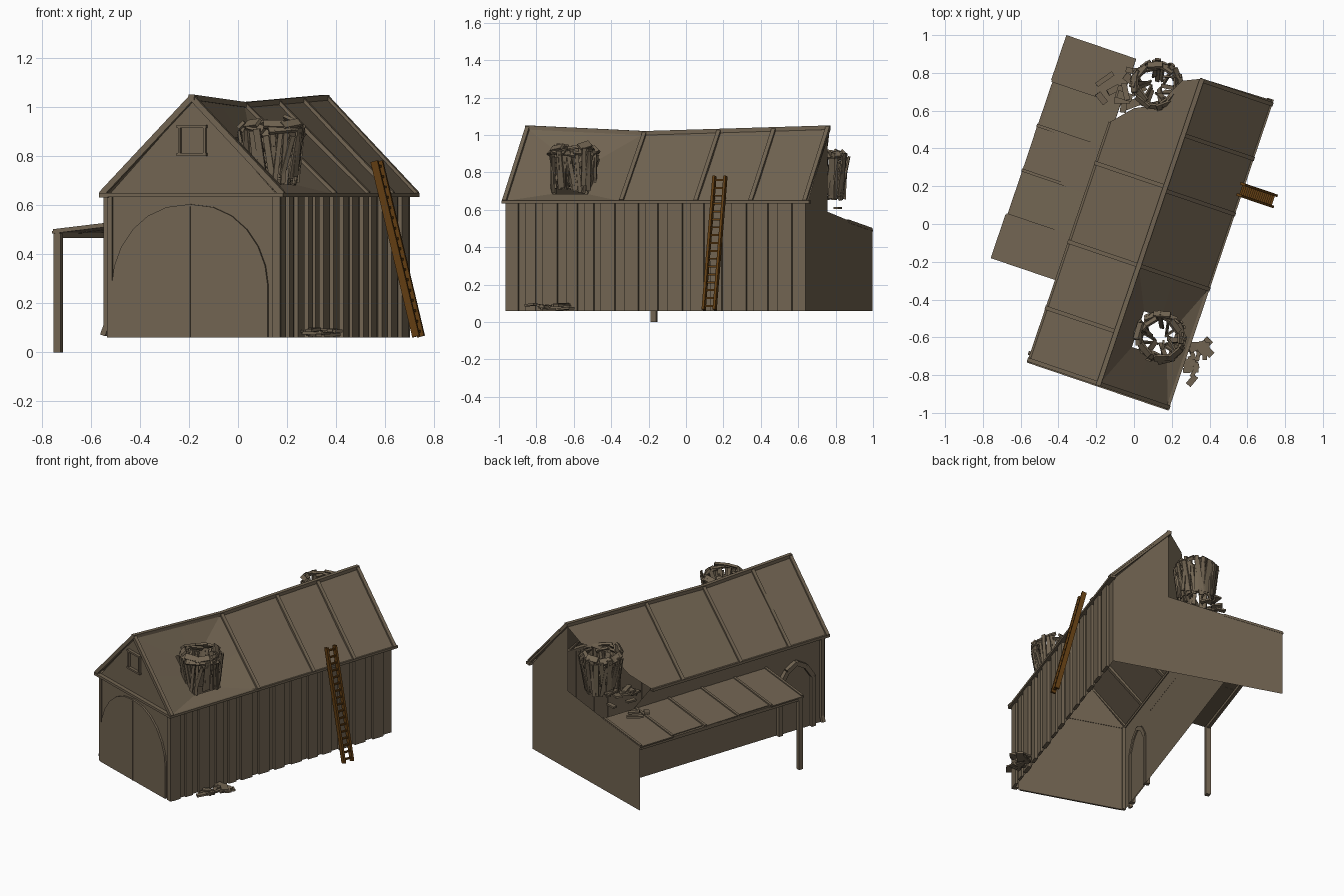
import bpy, bmesh, math, random
from mathutils import Vector, Matrix

if "Cube" in bpy.data.objects:
    bpy.data.objects.remove(bpy.data.objects["Cube"])
random.seed(4)
R = random.uniform
ROT = Matrix.Rotation(math.radians(-18.75), 4, 'Z')   # barn is turned on its plot


def mat(name, c):
    m = bpy.data.materials.new(name)
    m.diffuse_color = (*c, 1)
    m.use_nodes = True
    m.node_tree.nodes["Principled BSDF"].inputs["Base Color"].default_value = m.diffuse_color
    return m


TIMBER = mat("weathered_timber", (0.165, 0.127, 0.083))
BROWN = mat("ladder_brown", (0.12, 0.047, 0.006))


def finish(name, bm, m=TIMBER):
    me = bpy.data.meshes.new(name)
    bm.to_mesh(me)
    bm.free()
    ob = bpy.data.objects.new(name, me)
    me.materials.append(m)
    ob.matrix_world = ROT
    bpy.context.collection.objects.link(ob)
    return ob


def beam(bm, p, q, w, h, n=(0, 0, 1)):
    """Box from p to q, w wide and h deep along the hint n."""
    p, q = Vector(p), Vector(q)
    d = (q - p).normalized()
    x = d.cross(Vector(n)).normalized()
    y = x.cross(d)
    M = Matrix((x * w, y * h, d * (q - p).length)).transposed().to_4x4()
    M.translation = (p + q) / 2
    bmesh.ops.create_cube(bm, size=1, matrix=M)


def poly(bm, pts):
    return bm.faces.new([bm.verts.new(p) for p in pts])


def beams(name, items, m=TIMBER):
    bm = bmesh.new()
    for it in items:
        beam(bm, *it)
    return finish(name, bm, m)


# main sizes in barn coordinates: u across, v along, z up
UL, UR, UC = -0.27, 0.46, 0.095
EL, ER = -0.295, 0.485
VF, VB = -0.85, 0.83
Z0, ZE = 0.06, 0.64


def ridge_z(v):           # sagging ridge
    return 1.01 + 0.03 * (abs(v + 0.2) / (0.66 if v < -0.2 else 1.04))


def roof(s, t, v, lift=0.0):  # point on slope, t=0 ridge, t=1 eave, s=side
    e = ER if s > 0 else EL
    zr = ridge_z(v)
    return Vector((UC + (e - UC) * t + s * lift, v, zr + (ZE + 0.005 - zr) * t + lift))


# walls: open shell without floor
bm = bmesh.new()
poly(bm, [(UL, VF, Z0), (UR, VF, Z0), (UR, VF, ZE), (UC, VF, 1.03), (UL, VF, ZE)])
poly(bm, [(UR, VF, Z0), (UR, VB, Z0), (UR, VB, ZE), (UR, VF, ZE)])
poly(bm, [(UL, VB, Z0), (UL, VF, Z0), (UL, VF, ZE), (UL, 0.47, ZE), (UL, 0.6, 0.54), (UL, VB, 0.54)])
poly(bm, [(UR, VB, Z0), (-0.655, VB, Z0), (-0.655, VB, 0.49), (UC, VB, 0.59),
          (UC, VB, 1.03), (UR, VB, ZE)])
finish("walls", bm)

# vertical boards on the right wall
items = []
v = VF + 0.005
while v < VB - 0.06:
    w = R(0.05, 0.085)
    c = min(v + w / 2, VB - 0.03)
    items.append(((UR + 0.006, c, Z0), (UR + 0.006, c, ZE), w, R(0.015, 0.028), (1, 0, 0)))
    v += w + R(0.03, 0.06)
beams("wall_boards", items)

# right roof slope: front bay caved in around a hole
bm = bmesh.new()
rim = [(0, -0.87), (0, -0.52), (0, -0.2), (0.5, -0.2), (1, -0.2), (1, -0.52), (1, -0.87), (0.5, -0.87)]
hole = []
for i in range(8):
    a = math.radians(225 - 45 * i)
    hole.append(roof(1, 0.58 + 0.22 * math.sin(a + math.pi), -0.52 + 0.11 * math.cos(a), -0.02))
hole = [roof(1, 0.58 + (t - 0.5) * 0.5, -0.52 + max(-0.1, min(0.1, v + 0.52)), -0.025) for t, v in rim]
outer = [roof(1, t, v) for t, v in rim]
for i in range(8):
    j = (i + 1) % 8
    poly(bm, [outer[i], outer[j], hole[j], hole[i]])
poly(bm, [roof(1, 0, -0.2), roof(1, 1, -0.2), roof(1, 1, 0.855), roof(1, 0, 0.845)])
finish("right_roof", bm)

# left roof slope: back corner broken away
bm = bmesh.new()
for a, b in ((-0.87, -0.2), (-0.2, 0.24)):
    poly(bm, [roof(-1, 0, a), roof(-1, 0, b), roof(-1, 1, b), roof(-1, 1, a)])
poly(bm, [roof(-1, 0, 0.24), roof(-1, 0, 0.845), roof(-1, 0.25, 0.8), roof(-1, 0.45, 0.64),
          roof(-1, 0.75, 0.58), roof(-1, 1, 0.47), roof(-1, 1, 0.24)])
finish("left_roof", bm)

# roof ribs, verge boards and ridge cap
items = []
for s, vs in ((1, (-0.86, -0.2, 0.22, 0.53, 0.835)), (-1, (-0.86, -0.57, -0.2, 0.24))):
    for v in vs:
        items.append((roof(s, 0, v), roof(s, 1, v), 0.022, 0.024, (s, 0, 1)))
beams("roof_ribs", items)
beams("ridge_cap", [((UC, a, ridge_z(a)), (UC, b, ridge_z(b)), 0.025, 0.022)
                    for a, b in ((-0.872, -0.2), (-0.2, 0.845))])

# eave trim around the building, with left gutter stopping at the break
beams("eave_trim", [((0.472, -0.875, 0.642), (0.472, 0.86, 0.642), 0.036, 0.016),
                    ((-0.283, -0.875, 0.642), (-0.283, 0.47, 0.642), 0.036, 0.018),
                    ((-0.3, -0.862, 0.642), (0.489, -0.862, 0.642), 0.03, 0.016)])
beams("corner_posts", [((0.455, -0.845, Z0), (0.455, -0.845, ZE), 0.035, 0.03, (0, 1, 0)),
                       ((-0.262, -0.848, Z0), (-0.262, -0.848, ZE), 0.022, 0.02, (0, 1, 0))])
beams("drainpipe", [((-0.285, -0.825, 0.1), (-0.285, -0.825, ZE), 0.022, 0.022, (1, 0, 0)),
                    ((-0.285, -0.825, 0.11), (-0.3, -0.825, 0.07), 0.022, 0.022, (1, 0, 0))])


# arched doors
def arch(w, spring, top, n=6):
    k = [(w, Z0), (w, spring)]
    for i in range(1, n):
        a = i / n * math.pi / 2
        k.append((w * math.cos(a) ** 0.9, spring + (top - spring) * math.sin(a) ** 1.1))
    right = k
    return right + [(0, top)] + [(-x, z) for x, z in reversed(right)]


bm = bmesh.new()
f = poly(bm, [(0.084 + x, VF, z) for x, z in arch(0.335, 0.28, 0.605)])
r = bmesh.ops.extrude_face_region(bm, geom=[f])
bmesh.ops.translate(bm, vec=(0, -0.012, 0), verts=[g for g in r['geom'] if isinstance(g, bmesh.types.BMVert)])
finish("barn_door", bm)
beams("barn_door_seam", [((0.084, -0.863, Z0), (0.084, -0.863, 0.595), 0.006, 0.004, (0, 1, 0))])

side = [(0.125, Z0), (0.125, 0.4), (0.07, 0.48), (0, 0.52), (-0.07, 0.48), (-0.125, 0.4), (-0.125, Z0)]
bm = bmesh.new()
poly(bm, [(UL - 0.006, -0.63 + x, z) for x, z in side])
finish("side_door", bm)
beams("side_door_frame", [((UL - 0.01, -0.63 + a[0], a[1]), (UL - 0.01, -0.63 + b[0], b[1]), 0.03, 0.035, (1, 0, 0))
                          for a, b in zip(side, side[1:])])

# gable window
y = VF - 0.008
beams("gable_window", [((0.03, y, 0.922), (0.158, y, 0.922), 0.012, 0.022, (0, 1, 0)),
                       ((0.03, y, 0.807), (0.158, y, 0.807), 0.012, 0.022, (0, 1, 0)),
                       ((0.04, y, 0.81), (0.04, y, 0.92), 0.01, 0.015, (0, 1, 0)),
                       ((0.148, y, 0.81), (0.148, y, 0.92), 0.01, 0.015, (0, 1, 0))])

# lean-to: uneven roof panels, battens, beam and post
edges = [-0.415, -0.17, 0.08, 0.33, 0.58, 0.832]
over = [-0.66, -0.64, -0.65, -0.635, -0.66]
bm = bmesh.new()
for a, b, o in zip(edges, edges[1:], over):
    c = (a + b) / 2
    beam(bm, (UL, c, 0.535), (o, c + R(-0.01, 0.01) * (o > -0.655), 0.49), b - a, 0.01)
for e in edges:
    e = max(-0.407, min(0.822, e))
    beam(bm, (UL, e, 0.54), (-0.655, e, 0.496), 0.016, 0.014)
finish("lean_to_roof", bm)
beams("lean_to_beam", [((-0.64, -0.41, 0.478), (-0.64, 0.82, 0.478), 0.022, 0.022)])
beams("lean_to_post", [((-0.639, -0.397, 0), (-0.639, -0.397, 0.485), 0.03, 0.03, (1, 0, 0))])

# ladder leaning on the right wall
b, t = Vector((0.658, 0.354, 0.065)), Vector((0.478, 0.354, 0.78))
off = Vector((0, 0.031, 0))
items = [(b + off * s, t + off * s, 0.014, 0.03, (1, 0, 0.25)) for s in (-1, 1)]
items += [(b.lerp(t, (i + 0.5) / 17) - off, b.lerp(t, (i + 0.5) / 17) + off, 0.012, 0.01) for i in range(17)]
beams("ladder", items, BROWN)


# broken planks standing round each roof hole
def splintered_hole(name, cu, cv, zb, zt):
    items = []

    def pt(a, r, z):
        return Vector((cu + r * math.cos(a), cv + r * math.sin(a), z))
    for i in range(38):                                  # upright planks
        a = i / 38 * math.tau
        items.append((pt(a + R(-.25, .25), R(.09, .12), zb + R(0, .05)),
                      pt(a + R(-.15, .15), R(.115, .14), zt - R(.02, .07)),
                      R(.018, .032), .01, (math.cos(a), math.sin(a), 0)))
    for i in range(20):                                  # ring of tiles on top
        a = i / 20 * math.tau + R(-.1, .1)
        z, r = zt - R(.01, .05), R(.1, .13)
        items.append((pt(a - .36, r, z), pt(a + .36, r, z + R(-.02, .02)), R(.025, .04), .014,
                      (math.cos(a), math.sin(a), 1)))
    for i in range(16):                                  # loose planks inside
        a = R(0, math.tau)
        items.append((pt(a, R(.02, .06), zb + R(.03, .15)), pt(a + R(-.8, .8), .12, zt - R(.02, .1)),
                      R(.02, .03), .01, (math.cos(a), math.sin(a), .3)))
    beams(name, items)


splintered_hole("front_hole_planks", 0.325, -0.523, 0.68, 0.95)
splintered_hole("back_hole_planks", -0.124, 0.735, 0.65, 0.93)


# fallen pieces on the ground and below the back hole
def rubble(name, n, u, v, z):
    items = []
    for i in range(n):
        p = Vector((R(*u), R(*v), R(*z)))
        a = R(0, math.tau)
        d = Vector((math.cos(a), math.sin(a), R(-.15, .15))) * R(.03, .055)
        items.append((p - d, p + d, R(.02, .045), .012))
    beams(name, items)


rubble("fallen_planks", 16, (0.51, 0.58), (-0.7, -0.45), (0.07, 0.095))
rubble("eave_rubble", 10, (-0.31, -0.2), (0.5, 0.78), (0.6, 0.72))
rubble("lean_to_rubble", 3, (-0.42, -0.33), (0.55, 0.75), (0.54, 0.56))
